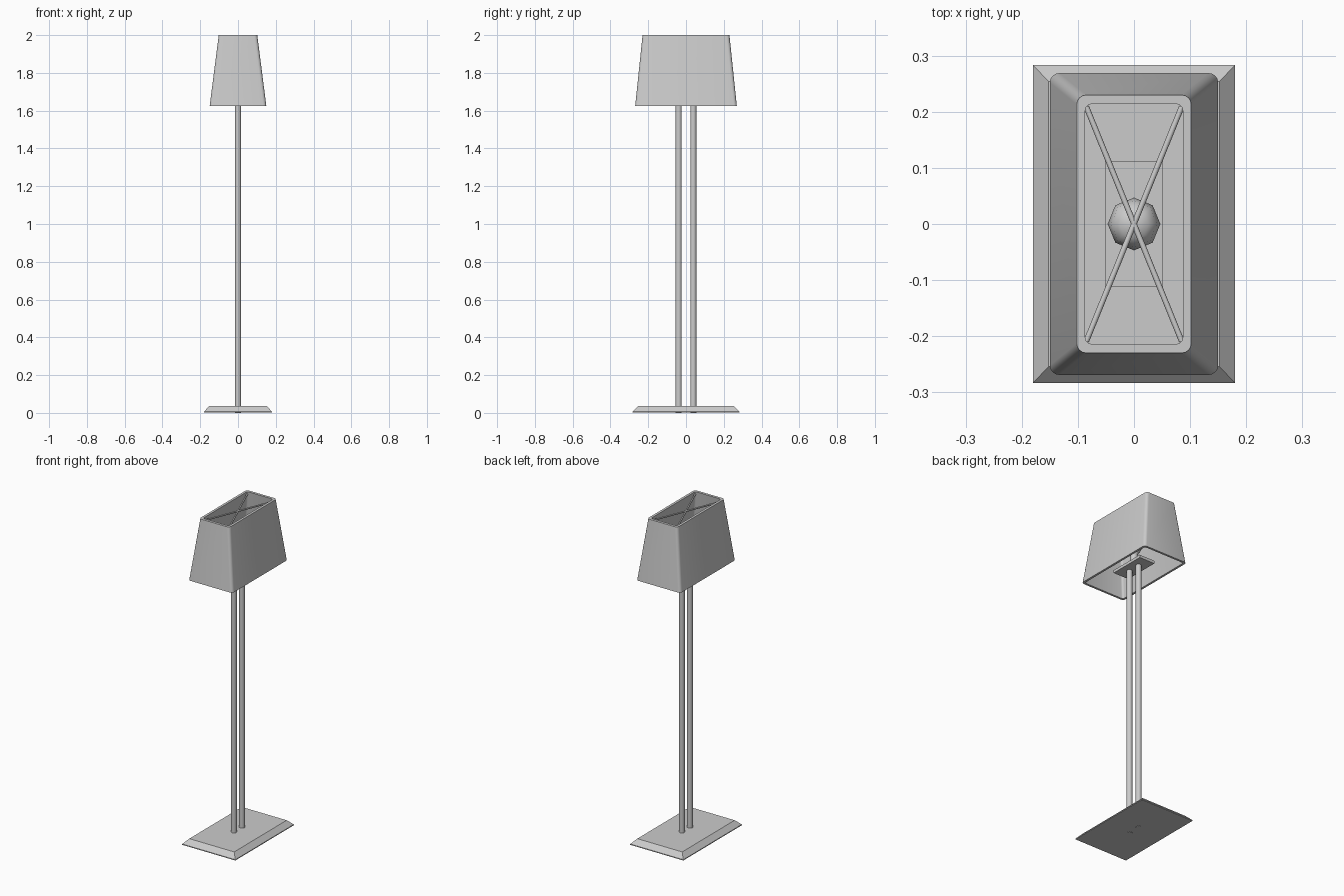
import bpy, math
from mathutils import Vector

if "Cube" in bpy.data.objects:
    bpy.data.objects.remove(bpy.data.objects["Cube"])


def make(name, verts, faces, smooth=None):
    mesh = bpy.data.meshes.new(name)
    mesh.from_pydata(verts, [], faces)
    obj = bpy.data.objects.new(name, mesh)
    bpy.context.collection.objects.link(obj)
    if smooth:
        bpy.ops.object.select_all(action='DESELECT')
        obj.select_set(True)
        bpy.context.view_layer.objects.active = obj
        bpy.ops.object.shade_smooth_by_angle(angle=math.radians(smooth))
    return obj


def skin(name, loops, closed=False, smooth=None):
    """Join equal-length loops with quads; cap the ends or close into a ring."""
    n, m = len(loops[0]), len(loops)
    verts = [v for loop in loops for v in loop]
    faces = []
    for k in range(m if closed else m - 1):
        a, b = k * n, (k + 1) % m * n
        for i in range(n):
            j = (i + 1) % n
            faces.append((a + i, a + j, b + j, b + i))
    if not closed:
        faces.append(tuple(reversed(range(n))))
        faces.append(tuple(range((m - 1) * n, m * n)))
    return make(name, verts, faces, smooth)


def rect(x, y, z):
    return [(-x, -y, z), (x, -y, z), (x, y, z), (-x, y, z)]


def round_rect(x, y, z, r, seg=4):
    pts = []
    for q, (sx, sy) in enumerate([(1, 1), (-1, 1), (-1, -1), (1, -1)]):
        for i in range(seg + 1):
            a = (q + i / seg) * math.pi / 2
            pts.append((sx * (x - r) + r * math.cos(a), sy * (y - r) + r * math.sin(a), z))
    return pts


def circle(r, z, n, cy=0):
    return [(r * math.cos(2 * math.pi * i / n), cy + r * math.sin(2 * math.pi * i / n), z)
            for i in range(n)]


def rod(name, p, q, r, n=8):
    p, q = Vector(p), Vector(q)
    rot = (q - p).to_track_quat('Z', 'Y')
    loops = [[tuple(c + rot @ Vector(v)) for v in circle(r, 0, n)] for c in (p, q)]
    return skin(name, loops, smooth=50)


# Chamfered base
skin("base", [rect(0.18, 0.283, 0.002), rect(0.18, 0.283, 0.007), rect(0.152, 0.254, 0.036)])

# Twin poles
for side, y in (("front", -0.039), ("back", 0.039)):
    skin(side + "_pole", [circle(0.016, 0, 16, y), circle(0.016, 1.66, 16, y)], smooth=40)

# Plate carrying the bulb
skin("bulb_plate", [rect(0.052, 0.111, 1.655), rect(0.052, 0.111, 1.672)])

# Socket and bulb
skin("socket", [circle(0.021, 1.67, 12), circle(0.021, 1.73, 12)], smooth=40)
bulb = [(0.018, 1.725), (0.024, 1.745), (0.041, 1.77), (0.047, 1.795),
        (0.041, 1.822), (0.026, 1.837), (0.006, 1.843)]
skin("bulb", [circle(r, z, 8) for r, z in bulb], smooth=60)

# Hollow tapered shade with rounded corners
skin("shade", [round_rect(0.15, 0.269, 1.625, 0.017), round_rect(0.102, 0.23, 2.0, 0.017),
               round_rect(0.087, 0.214, 2.0, 0.012), round_rect(0.137, 0.256, 1.625, 0.012)],
     closed=True, smooth=35)

# Crossed wires under the shade's top opening
for name, s in (("left_wire", 1), ("right_wire", -1)):
    rod(name, (-0.085 * s, 0.209, 1.985), (0.085 * s, -0.209, 1.985), 0.005)
